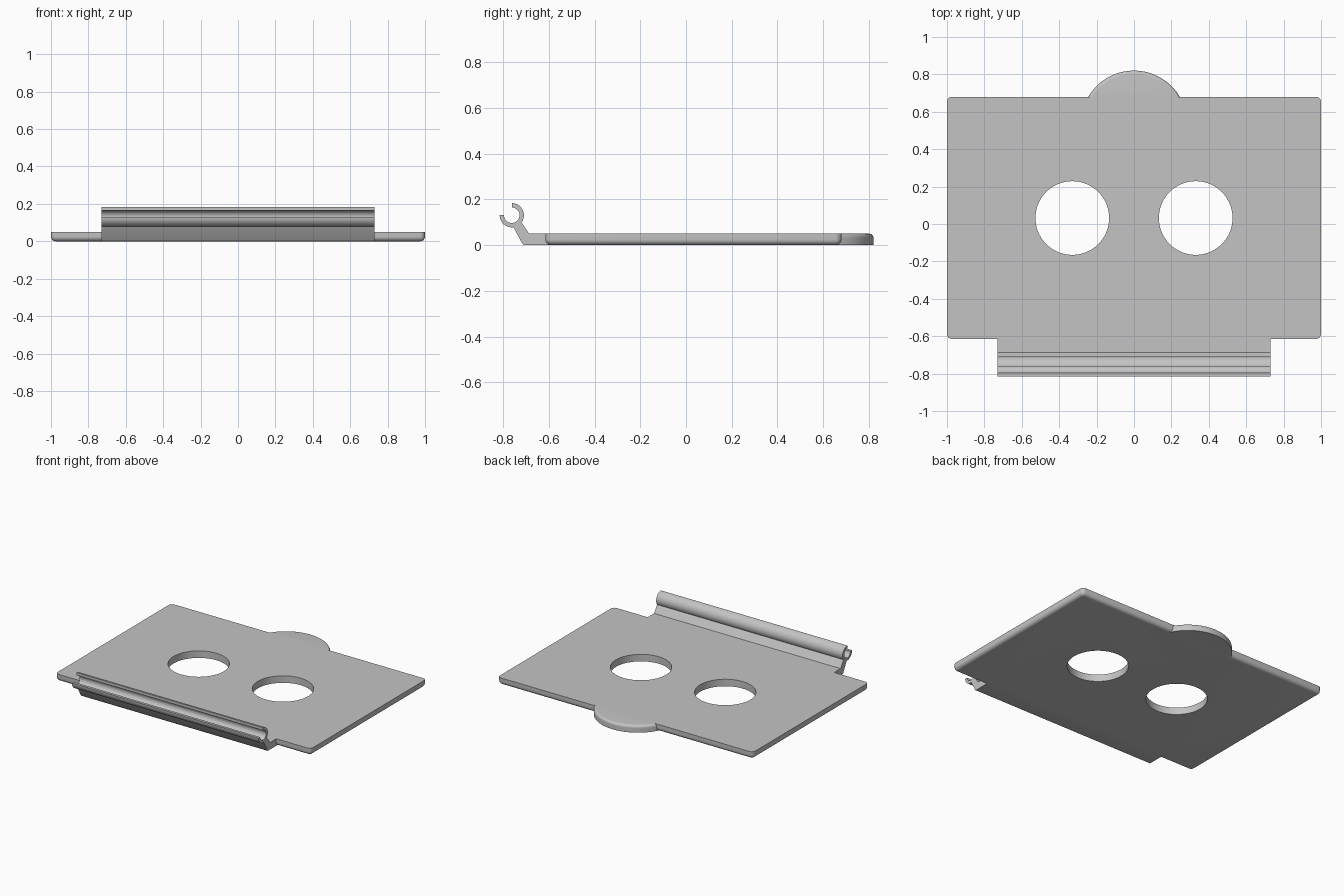
import bpy, bmesh, math
from math import cos, sin, radians

if "Cube" in bpy.data.objects:
    bpy.data.objects.remove(bpy.data.objects["Cube"])

grey = bpy.data.materials.new("light_grey")
grey.diffuse_color = (0.55, 0.55, 0.55, 1)
grey.use_nodes = True
grey.node_tree.nodes["Principled BSDF"].inputs["Base Color"].default_value = grey.diffuse_color


def loft(name, rings):
    """Skin matching closed rings of points and cap both ends."""
    bm = bmesh.new()
    loops = [[bm.verts.new(p) for p in ring] for ring in rings]
    n = len(loops[0])
    for a, b in zip(loops, loops[1:]):
        for i in range(n):
            j = (i + 1) % n
            bm.faces.new((a[i], a[j], b[j], b[i]))
    bm.faces.new(loops[0][::-1])
    bm.faces.new(loops[-1])
    bmesh.ops.recalc_face_normals(bm, faces=bm.faces[:])
    mesh = bpy.data.meshes.new(name)
    bm.to_mesh(mesh)
    bm.free()
    mesh.materials.append(grey)
    ob = bpy.data.objects.new(name, mesh)
    bpy.context.collection.objects.link(ob)
    return ob


def arc(cx, cy, r, a0, a1, n):
    return [(cx + r * cos(radians(a0 + (a1 - a0) * i / n)),
             cy + r * sin(radians(a0 + (a1 - a0) * i / n))) for i in range(n + 1)]


def combine(target, other, operation):
    mod = target.modifiers.new(operation.lower(), 'BOOLEAN')
    mod.operation, mod.solver, mod.object = operation, 'EXACT', other
    bpy.context.view_layer.objects.active = target
    bpy.ops.object.modifier_apply(modifier=mod.name)
    bpy.data.objects.remove(other)


T = 0.05                       # plate thickness
X, Y0, Y1 = 1.0, -0.615, 0.68  # plate outline


# Plate with rounded corners and rounded lower rim
def plate_ring(inset, z, corner=0.027):
    r, pts = corner - inset, []
    for cx, cy, a in ((X - corner, Y1 - corner, 0), (corner - X, Y1 - corner, 90),
                      (corner - X, Y0 + corner, 180), (X - corner, Y0 + corner, 270)):
        pts += arc(cx, cy, r, a, a + 90, 6)
    return [(x, y, z) for x, y in pts]


R = 0.025
rim = [(R * (1 - sin(radians(a))), R * (1 - cos(radians(a)))) for a in range(0, 91, 15)]
plate = loft("plate", [plate_ring(i, z) for i, z in rim] + [plate_ring(0, T)])


# Thumb tab at the back with rounded upper rim
def tab_ring(inset, z):
    pts = arc(0, 0.536, 0.284 - inset, 18, 162, 48)
    return [(x, y, z) for x, y in pts]


B = 0.018
tab_rim = [(B * (1 - cos(radians(a))), T - B + B * sin(radians(a))) for a in range(0, 91, 15)]
combine(plate, loft("thumb_tab", [tab_ring(0, 0)] + [tab_ring(i, z) for i, z in tab_rim]), 'UNION')

# Hinge clip: strip, sloping arm and open ring in one extruded profile
cy, cz = -0.762, 0.131
profile = (arc(cy, cz, 0.053, 180, 278, 14)
           + [(-0.717, 0.008), (-0.712, 0.002), (-0.705, 0), (-0.57, 0), (-0.57, T), (-0.686, T)]
           + arc(cy, cz, 0.053, 324, 450, 18)
           + arc(cy, cz, 0.034, 450, 180, 30))
clip = loft("hinge_clip", [[(x, y, z) for y, z in profile] for x in (-0.73, 0.73)])
combine(plate, clip, 'UNION')

# Two round holes
for side in (-1, 1):
    circle = arc(side * 0.33, 0.032, 0.197, 0, 360, 72)[:-1]
    combine(plate, loft("hole_cutter", [[(x, y, z) for x, y in circle] for z in (-0.1, 0.2)]),
            'DIFFERENCE')

# Smooth the curved surfaces, keep the edges sharp
plate.select_set(True)
bpy.context.view_layer.objects.active = plate
bpy.ops.object.shade_smooth_by_angle(angle=radians(30))
